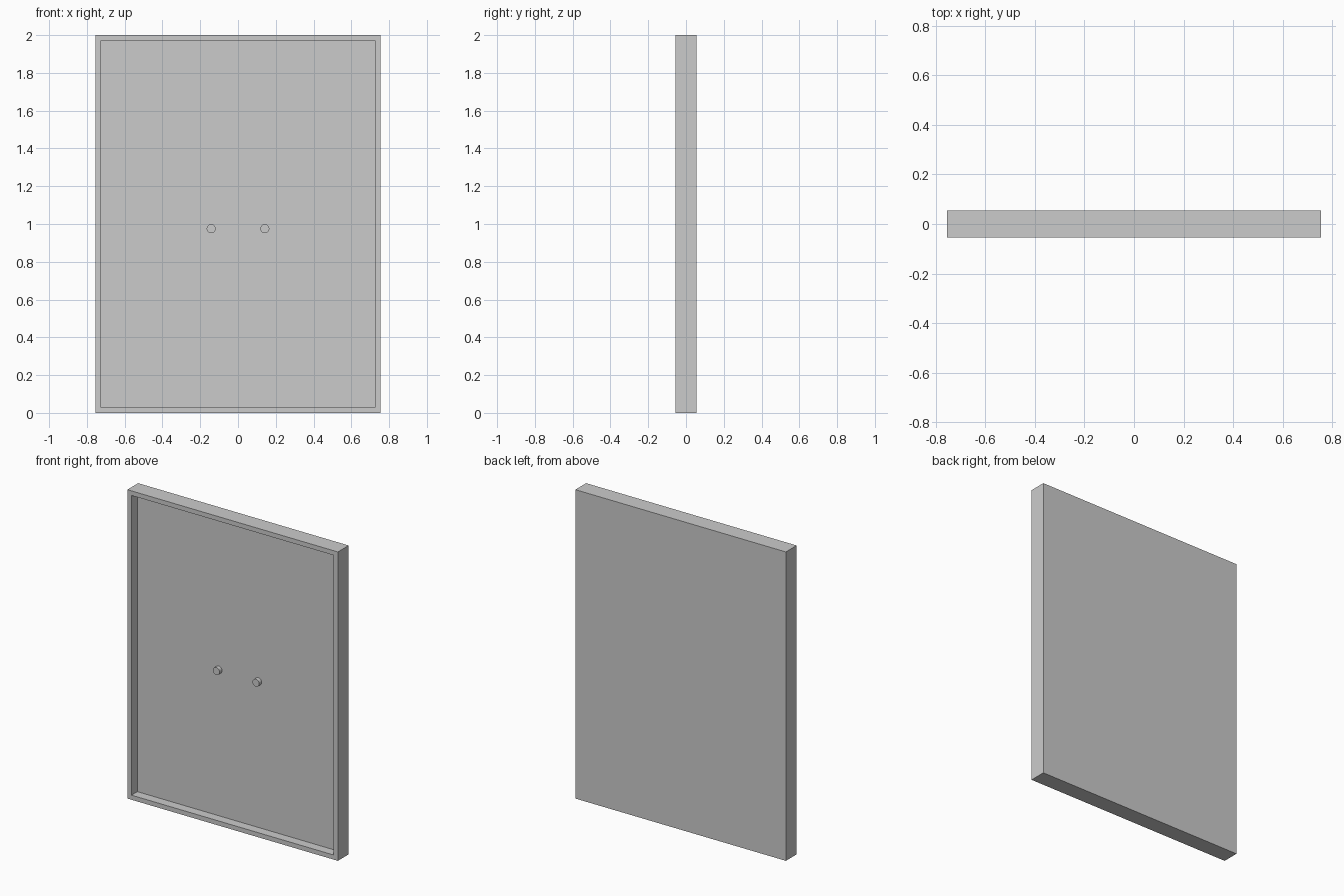
import bpy, bmesh, math
from mathutils import Matrix

if "Cube" in bpy.data.objects:
    bpy.data.objects.remove(bpy.data.objects["Cube"])

W, D, H = 0.754, 0.055, 2.0      # half width, half depth, height
RIM, FLOOR = 0.042, 0.005        # rim width, y of the recessed face


def add_object(name, bm):
    mesh = bpy.data.meshes.new(name)
    bm.to_mesh(mesh)
    bm.free()
    ob = bpy.data.objects.new(name, mesh)
    bpy.context.collection.objects.link(ob)
    return ob


# Door slab: a box whose front face is inset and pushed back
bm = bmesh.new()
bmesh.ops.create_cube(bm, size=1, matrix=Matrix.Translation((0, 0, H / 2))
                      @ Matrix.Diagonal((2 * W, 2 * D, H, 1)))
front = min(bm.faces, key=lambda f: f.calc_center_median().y)
bmesh.ops.inset_region(bm, faces=[front], thickness=RIM)
ext = bmesh.ops.extrude_discrete_faces(bm, faces=[front])["faces"]
bmesh.ops.translate(bm, verts=ext[0].verts, vec=(0, D + FLOOR, 0))
bmesh.ops.recalc_face_normals(bm, faces=bm.faces)
add_object("framed_door", bm)

# Pair of round knobs on the recessed face
KNOB_LEN = 0.025
for side, sx in (("left", -1), ("right", 1)):
    bm = bmesh.new()
    bmesh.ops.create_cone(
        bm, cap_ends=True, segments=32, radius1=0.024, radius2=0.024, depth=KNOB_LEN,
        matrix=Matrix.Translation((sx * 0.142, FLOOR - KNOB_LEN / 2, 0.975))
        @ Matrix.Rotation(math.pi / 2, 4, 'X'))
    for f in bm.faces:
        f.smooth = len(f.verts) == 4
    for e in bm.edges:
        e.smooth = all(len(f.verts) == 4 for f in e.link_faces)
    add_object(side + "_knob", bm)
